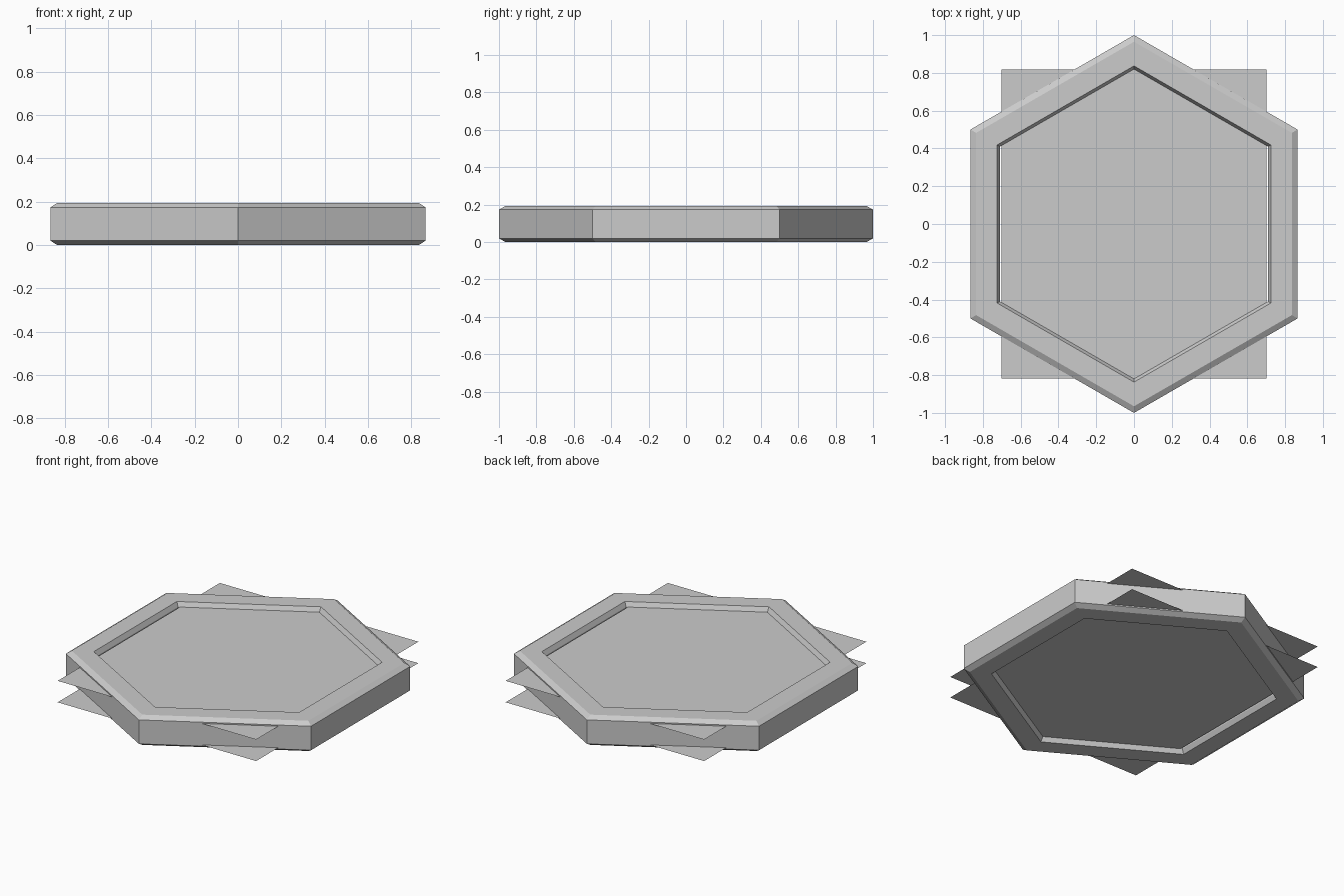
import bpy, bmesh, math

if "Cube" in bpy.data.objects:
    bpy.data.objects.remove(bpy.data.objects["Cube"])

H = 0.193            # total height
PANEL_Z = (0.028, 0.165)
SIDES = 6


def finish(name, bm):
    bmesh.ops.recalc_face_normals(bm, faces=bm.faces)
    mesh = bpy.data.meshes.new(name)
    bm.to_mesh(mesh)
    bm.free()
    obj = bpy.data.objects.new(name, mesh)
    bpy.context.collection.objects.link(obj)
    return obj


# Hexagonal frame: closed (corner radius, z) profile swept around six corners
profile = [(1.0, 0.02), (1.0, H - 0.02), (0.965, H), (0.837, H),
           (0.82, PANEL_Z[1]), (0.82, PANEL_Z[0]), (0.837, 0), (0.965, 0)]
bm = bmesh.new()
rings = []
for i in range(SIDES):
    a = math.pi / 2 + i * math.tau / SIDES
    rings.append([bm.verts.new((r * math.cos(a), r * math.sin(a), z)) for r, z in profile])
n = len(profile)
for i in range(SIDES):
    a, b = rings[i], rings[(i + 1) % SIDES]
    for j in range(n):
        k = (j + 1) % n
        bm.faces.new((a[j], b[j], b[k], a[k]))
finish("hexagonal_frame", bm)

# Thin rectangular panels whose corners poke out through the frame
for name, z in zip(("lower_panel", "upper_panel"), PANEL_Z):
    bm = bmesh.new()
    bm.faces.new([bm.verts.new((0.701 * sx, 0.818 * sy, z))
                  for sx, sy in ((-1, -1), (1, -1), (1, 1), (-1, 1))])
    finish(name, bm)
